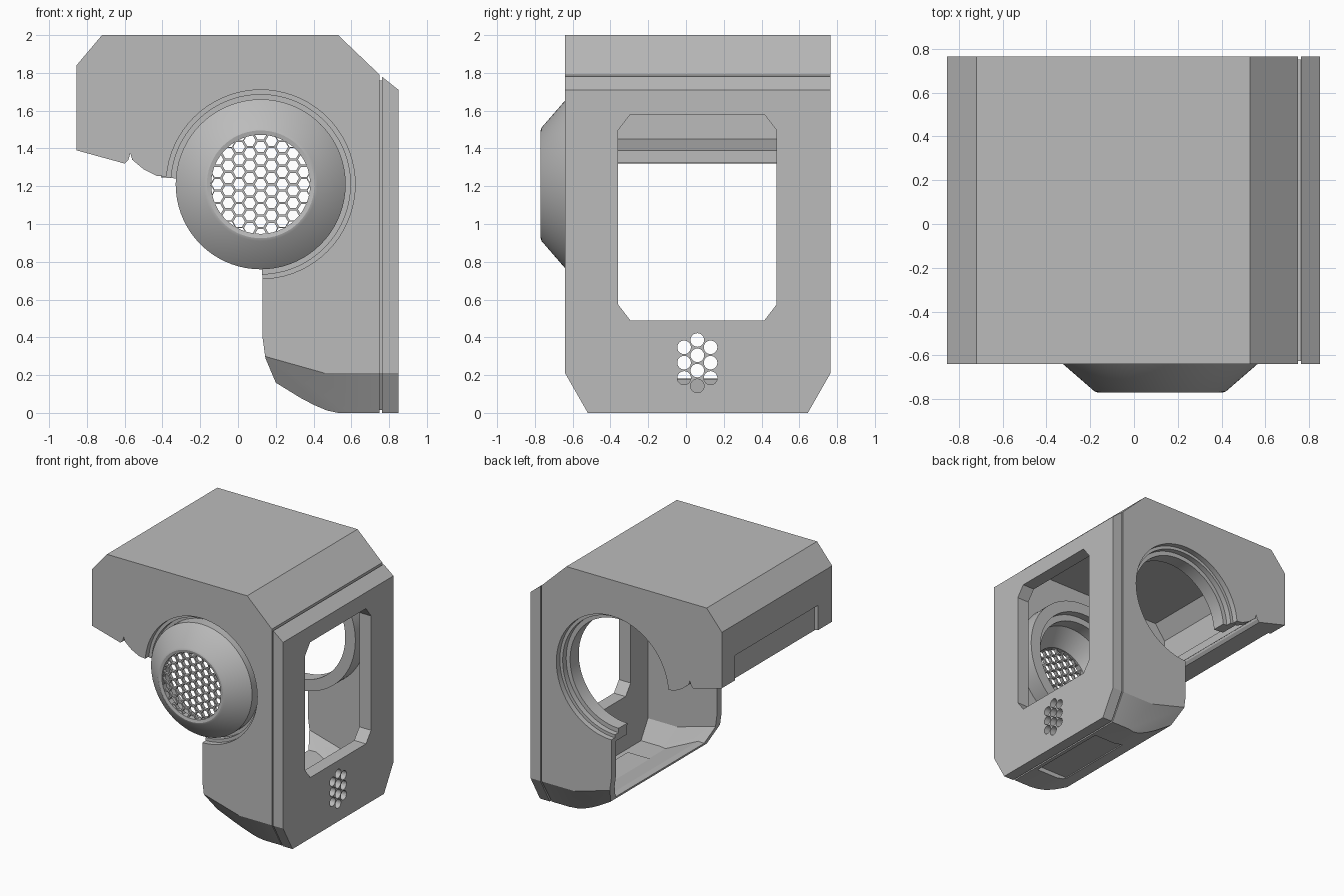
import bpy, bmesh, math
from mathutils import Vector

if "Cube" in bpy.data.objects:
    bpy.data.objects.remove(bpy.data.objects["Cube"])

MID = 0.0625             # mid plane of the housing in y
CX, CZ = 0.12, 1.21      # axis of the round fan opening
grey = bpy.data.materials.new("plain grey")
grey.diffuse_color = (0.5, 0.5, 0.5, 1)
grey.use_nodes = True
grey.node_tree.nodes["Principled BSDF"].inputs["Base Color"].default_value = grey.diffuse_color


def finish(bm, name):
    bmesh.ops.recalc_face_normals(bm, faces=bm.faces)
    me = bpy.data.meshes.new(name)
    bm.to_mesh(me)
    bm.free()
    ob = bpy.data.objects.new(name, me)
    bpy.context.collection.objects.link(ob)
    me.materials.append(grey)
    return ob


def prism(name, pts, lo, hi, axis, planes=()):
    """Extrude a 2D outline along x (y,z points) or y (x,z points), then slice by planes."""
    bm = bmesh.new()

    def place(p, d):
        return (d, p[0], p[1]) if axis == 'x' else (p[0], d, p[1])
    a = [bm.verts.new(place(p, lo)) for p in pts]
    b = [bm.verts.new(place(p, hi)) for p in pts]
    bm.faces.new(a)
    bm.faces.new(b[::-1])
    for i in range(len(pts)):
        j = (i + 1) % len(pts)
        bm.faces.new((a[i], b[i], b[j], a[j]))
    bmesh.ops.recalc_face_normals(bm, faces=bm.faces)
    for co, no in planes:
        bmesh.ops.bisect_plane(bm, geom=bm.verts[:] + bm.edges[:] + bm.faces[:],
                               plane_co=co, plane_no=no, clear_outer=True)
        edges = [e for e in bm.edges if e.is_boundary]
        if edges:
            bmesh.ops.holes_fill(bm, edges=edges, sides=0)
    return finish(bm, name)


def box(name, x0, x1, y0, y1, z0, z1):
    return prism(name, [(x0, z0), (x1, z0), (x1, z1), (x0, z1)], y0, y1, 'y')


def circle(u, v, r, n):
    return [(u + r * math.cos(2 * math.pi * i / n), v + r * math.sin(2 * math.pi * i / n))
            for i in range(n)]


def cut(ob, cutters):
    for c in cutters:
        m = ob.modifiers.new("cut", 'BOOLEAN')
        m.operation, m.solver, m.object = 'DIFFERENCE', 'EXACT', c
        bpy.context.view_layer.objects.active = ob
        bpy.ops.object.modifier_apply(modifier=m.name)
        bpy.data.objects.remove(c)


def lathe(name, prof, a0=0, a1=360, n=72):
    """Turn a closed (radius, y) outline about the fan axis."""
    bm = bmesh.new()
    full = a1 - a0 >= 360
    rings = []
    for i in range(n if full else n + 1):
        a = math.radians(a0 + (a1 - a0) * i / n)
        rings.append([bm.verts.new((CX + r * math.cos(a), y, CZ + r * math.sin(a)))
                      for r, y in prof])
    for i in range(n):
        p, q = rings[i], rings[(i + 1) % len(rings)]
        for k in range(len(prof)):
            m = (k + 1) % len(prof)
            bm.faces.new((p[k], p[m], q[m], q[k]))
    if not full:
        bm.faces.new(rings[0])
        bm.faces.new(rings[-1][::-1])
    return finish(bm, name)


def smooth(ob, deg):
    bpy.ops.object.select_all(action='DESELECT')
    ob.select_set(True)
    bpy.context.view_layer.objects.active = ob
    bpy.ops.object.shade_smooth_by_angle(angle=math.radians(deg))


def corner_planes(inset):
    """Slanted cuts on the lower side corners, mirrored in y."""
    out = []
    for s in (-1, 1):
        for x, z, n in ((0.75, 0.21, (0, 0.2, -0.12)), (0.14, 0.3, (-0.0108, 0.0528, -0.0384))):
            no = Vector((n[0], s * n[1], n[2])).normalized()
            out.append((Vector((x, MID + s * 0.7025, z)) - no * inset, no))
    return out


# Housing shell: outer profile, hollowed, with the round opening through both sides
outer = [(-0.855, 1.39), (-0.855, 1.84), (-0.72, 2), (0.53, 2), (0.75, 1.79), (0.75, 0),
         (0.53, 0), (0.47, 0.013), (0.40, 0.043), (0.33, 0.08), (0.20, 0.16), (0.145, 0.29),
         (0.13, 0.4), (0.13, 0.7), (0.13, 1.2), (-0.37, 1.25), (-0.43, 1.255), (-0.5, 1.29),
         (-0.56, 1.34), (-0.57, 1.375), (-0.58, 1.34), (-0.6, 1.32)]
inner = [(-0.54, 0.9), (-0.54, 1.39), (-0.79, 1.45), (-0.79, 1.82), (-0.7, 1.94), (0.5, 1.94),
         (0.69, 1.76), (0.8, 1.74), (0.8, 0.06), (0.52, 0.06), (0.25, 0.18), (0.0, 0.19),
         (0.0, 0.9)]
housing = prism("housing", outer, -0.64, 0.765, 'y', corner_planes(0))
cut(housing, [
    prism("cavity", inner, -0.58, 0.705, 'y', corner_planes(0.05)),
    prism("round_cut", circle(CX, CZ, 0.5, 72), -1, 1, 'y'),
    box("left_recess", -0.95, -0.825, -0.46, 0.6, 1.2, 1.59),
    box("bottom_recess", 0.44, 0.72, -0.28, 0.4, -0.1, 0.035)])
smooth(housing, 20)

# Raised panel on the inside floor, above the bottom recess
box("floor_panel", 0.46, 0.70, -0.26, 0.38, 0.05, 0.068)


# Side plate with window and round vents, on a slightly smaller spacer that leaves a groove
def plate(name, x0, x1, inset, top, planes=()):
    h = 0.7025 - inset
    pts = [(MID - h, top), (MID - h, 0.21), (MID - h + 0.12, inset),
           (MID + h - 0.12, inset), (MID + h, 0.21), (MID + h, top)]
    ob = prism(name, pts, x0, x1, 'x', planes)
    c = 0.065
    win = [(-0.36 + c, 0.49), (0.48 - c, 0.49), (0.48, 0.49 + 1.3 * c), (0.48, 1.58 - 1.3 * c),
           (0.48 - c, 1.58), (-0.36 + c, 1.58), (-0.36, 1.58 - 1.3 * c), (-0.36, 0.49 + 1.3 * c)]
    cutters = [prism("window_cut", win, 0.6, 1, 'x')]
    for y, z0, n in ((-0.01, 0.185, 3), (0.06, 0.143, 4), (0.13, 0.185, 3)):
        for i in range(n):
            cutters.append(prism("vent_cut", circle(y, z0 + 0.081 * i, 0.036, 24), 0.6, 1, 'x'))
    cut(ob, cutters)


plate("side_plate", 0.762, 0.85, 0, 1.9, [((0.762, 0, 1.78), (0.07, 0, 0.088))])
plate("plate_spacer", 0.745, 0.765, 0.014, 1.76)

# Stepped rims inside both round openings, open towards the lower left
rim = [(0.53, -0.595), (0.475, -0.595), (0.475, -0.55), (0.44, -0.55), (0.44, -0.44), (0.53, -0.44)]
smooth(lathe("front_rim", rim, -89, 176), 30)
smooth(lathe("back_rim", [(r, 2 * MID - y) for r, y in rim], -89, 176), 30)

# Cone-shaped outlet on the front
cone = lathe("outlet_cone", [(0.262, -0.765), (0.285, -0.77), (0.30, -0.765), (0.45, -0.635),
                             (0.45, -0.50), (0.39, -0.50), (0.39, -0.60), (0.262, -0.72)])
smooth(cone, 30)

# Honeycomb grille inside the outlet
bm = bmesh.new()
PITCH = 0.066
R = PITCH / math.sqrt(3)
for i in range(-6, 7):
    for j in range(-6, 7):
        u, v = i * 1.5 * R, (j + 0.5 * (i % 2)) * PITCH
        if math.hypot(u, v) > 0.285:
            continue
        loops = []
        for rad, y in ((R, -0.757), (R * 0.82, -0.757), (R * 0.82, -0.73), (R, -0.73)):
            ring = []
            for p, q in circle(u, v, rad, 6):
                k = min(1, 0.272 / max(math.hypot(p, q), 1e-6))   # stay inside the cone rim
                ring.append(bm.verts.new((CX + p * k, y, CZ + q * k)))
            loops.append(ring)
        for a, b in zip(loops, loops[1:]):
            for k in range(6):
                m = (k + 1) % 6
                bm.faces.new((a[k], a[m], b[m], b[k]))
bmesh.ops.remove_doubles(bm, verts=bm.verts, dist=0.0001)
finish(bm, "outlet_grille")
